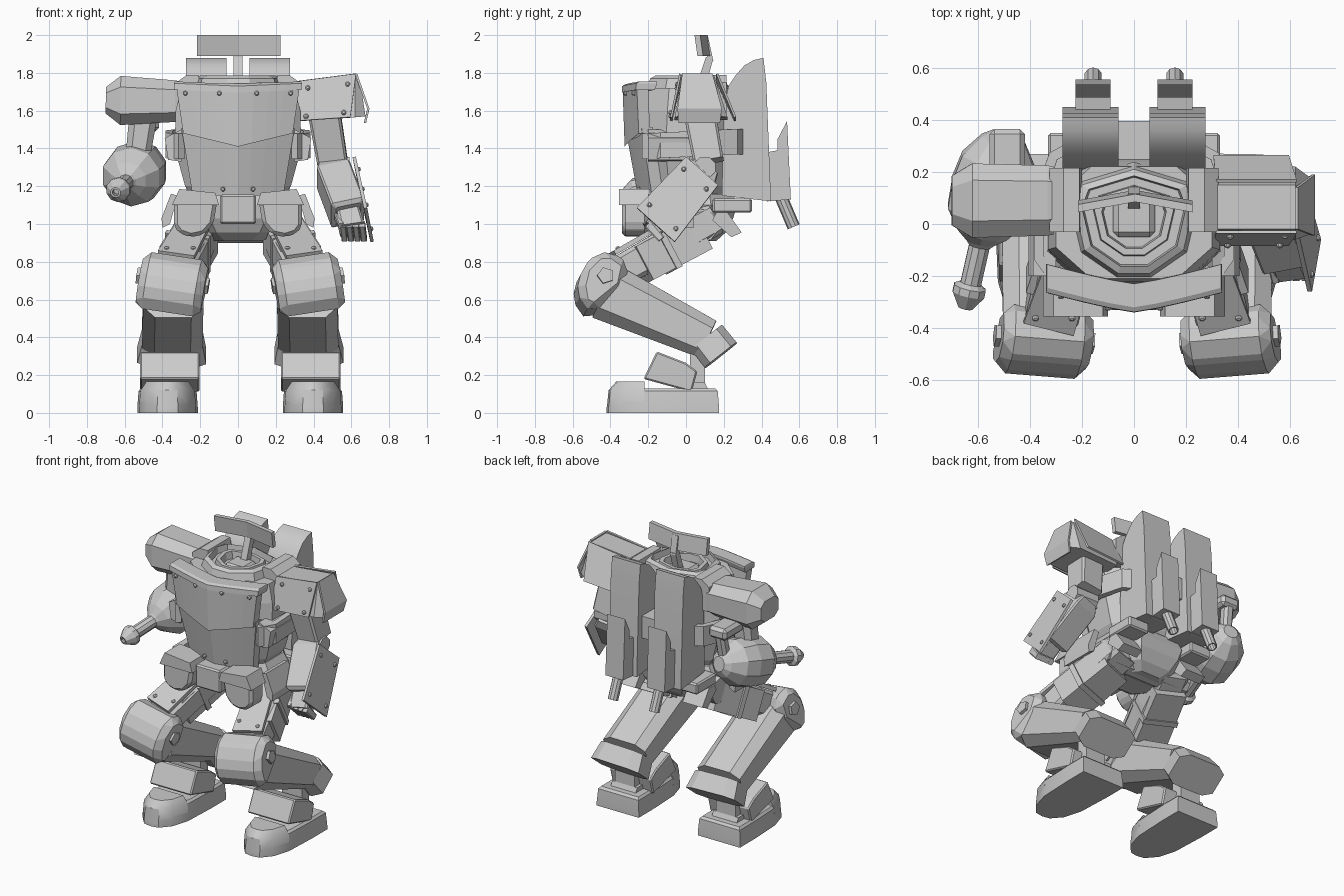
import bpy, bmesh, math
from mathutils import Vector as V, Matrix

grey = bpy.data.materials.new("armour_grey")
grey.diffuse_color = (0.6, 0.6, 0.6, 1)


def finish(name, bm, both=False, bevel=0, solid=0, smooth=False, turn=None):
    bmesh.ops.recalc_face_normals(bm, faces=bm.faces)
    if turn:
        bm.transform(turn)
    me = bpy.data.meshes.new(name)
    bm.to_mesh(me)
    bm.free()
    ob = bpy.data.objects.new(name, me)
    bpy.context.collection.objects.link(ob)
    me.materials.append(grey)
    if solid:
        m = ob.modifiers.new("thickness", 'SOLIDIFY')
        m.thickness, m.offset = solid, 0
    if bevel:
        m = ob.modifiers.new("bevel", 'BEVEL')
        m.width, m.segments = bevel, 1
    if both:
        ob.modifiers.new("mirror", 'MIRROR').use_mirror_merge = False
    if smooth:
        bpy.context.view_layer.objects.active = ob
        ob.select_set(True)
        bpy.ops.object.shade_smooth_by_angle(angle=math.radians(32))
        ob.select_set(False)
    return ob


def loft(name, rings, closed=True, **kw):
    bm = bmesh.new()
    rs = [[bm.verts.new(p) for p in r] for r in rings]
    n = len(rs[0])
    for a, b in zip(rs, rs[1:]):
        for i in range(n if closed else n - 1):
            j = (i + 1) % n
            bm.faces.new((a[i], a[j], b[j], b[i]))
    if closed:
        bm.faces.new(rs[0])
        bm.faces.new(rs[-1])
    return finish(name, bm, **kw)


def prism(name, prof, axis, a, b, **kw):
    put = {'x': lambda p, t: (t, p[0], p[1]), 'y': lambda p, t: (p[0], t, p[1]),
           'z': lambda p, t: (p[0], p[1], t)}[axis]
    return loft(name, [[put(p, t) for p in prof] for t in (a, b)], **kw)


def box(name, x0, x1, y0, y1, z0, z1, **kw):
    return prism(name, [(x0, y0), (x1, y0), (x1, y1), (x0, y1)], 'z', z0, z1, **kw)


def frame(p0, p1):
    d = (p1 - p0).normalized()
    ref = V((1, 0, 0)) if abs(d.x) < 0.8 else V((0, 1, 0))
    u = (ref - d * d.dot(ref)).normalized()
    return u, d.cross(u)


def beam(name, p0, p1, secs, c=0.0, **kw):
    """Box beam from p0 to p1; secs = (t, width, height), c = corner cut share."""
    p0, p1 = V(p0), V(p1)
    u, v = frame(p0, p1)
    k = 1 - c
    pts = [(1, k), (k, 1), (-k, 1), (-1, k), (-1, -k), (-k, -1), (k, -1), (1, -k)] if c \
        else [(1, 1), (-1, 1), (-1, -1), (1, -1)]
    return loft(name, [[p0.lerp(p1, t) + u * (a * w / 2) + v * (b * h / 2) for a, b in pts]
                       for t, w, h in secs], **kw)


def lathe(name, p0, p1, prof, n=8, **kw):
    p0, p1 = V(p0), V(p1)
    u, v = frame(p0, p1)
    ang = [2 * math.pi * (i + 0.5) / n for i in range(n)]
    return loft(name, [[p0.lerp(p1, t) + (u * math.cos(a) + v * math.sin(a)) * r for a in ang]
                       for t, r in prof], **kw)


def rivets(name, pts, direction, **kw):
    for p in pts:
        lathe(name, p, V(p) + V(direction) * 0.012, [(-0.5, 0.013), (0.5, 0.013), (1, 0.007)], 8, **kw)


# ---- feet and ankles
sole = [(0.225, 0.175), (0.225, 0.02), (0.235, -0.22), (0.27, -0.34), (0.33, -0.41), (0.385, -0.42),
        (0.44, -0.41), (0.5, -0.34), (0.535, -0.22), (0.545, 0.02), (0.545, 0.175)]
shrink = lambda s, z: [(0.385 + (x - 0.385) * s, y * s, z) for x, y in sole]
loft("foot", [shrink(1, 0), shrink(1, 0.03), shrink(0.96, 0.115), shrink(0.88, 0.13)], both=True, smooth=True)
toe = [p for p in sole if p[1] < -0.19]
loft("toe_cap", [[(0.385 + (x - 0.385) * s, -0.22 + (y + 0.22) * s, z) for x, y in toe]
                 for s, z in ((0.99, 0.04), (0.95, 0.12), (0.75, 0.165))], both=True, smooth=True)
prism("ankle_block", [(-0.225, 0.18), (-0.155, 0.325), (0.0, 0.265), (0.06, 0.22), (0.03, 0.11)],
      'x', 0.215, 0.53, both=True, bevel=0.008)
box("ankle_post", 0.31, 0.46, 0.02, 0.1, 0.1, 0.4, both=True)
prism("heel_brace", [(0.0, 0.1), (0.13, 0.1), (0.1, 0.16), (0.02, 0.16)], 'x', 0.29, 0.48, both=True)

# ---- shins and knees
beam("shin", (0.355, -0.43, 0.645), (0.36, 0.115, 0.39), [(0, 0.32, 0.31), (1, 0.32, 0.215)], 0.4, both=True)
beam("shin_cuff", (0.36, 0.11, 0.4), (0.363, 0.185, 0.305), [(0, 0.32, 0.21), (1, 0.365, 0.215)], 0.35, both=True)
pivot = Matrix.Translation((0.36, -0.45, 0.67))
tilt = pivot @ Matrix.Rotation(0.08, 4, 'Z') @ Matrix.Rotation(-0.15, 4, 'Y') @ pivot.inverted()
prism("knee", [(-0.585, 0.65), (-0.56, 0.75), (-0.48, 0.83), (-0.4, 0.835), (-0.31, 0.77), (-0.34, 0.64),
               (-0.5, 0.51), (-0.57, 0.55)], 'x', 0.185, 0.535, both=True, bevel=0.045, turn=tilt)
for x in (0.17, 0.53):
    lathe("knee_bolt", (x, -0.44, 0.7), (x + 0.025, -0.44, 0.7), [(0, 0.045), (1, 0.045)], 5, both=True, turn=tilt)

# ---- thighs
beam("thigh", (0.2, 0.14, 1.02), (0.35, -0.42, 0.71), [(0, 0.2, 0.17), (0.4, 0.22, 0.18), (1, 0.2, 0.16)], 0.25, both=True)
beam("thigh_sleeve", (0.22, 0.07, 0.945), (0.34, -0.3, 0.75), [(0, 0.21, 0.2), (0.85, 0.22, 0.2)], both=True)
beam("thigh_band", (0.22, 0.07, 0.945), (0.34, -0.3, 0.75), [(0.45, 0.24, 0.215), (0.53, 0.24, 0.215)], both=True)
beam("thigh_plate", (0.215, -0.02, 1.055), (0.34, -0.4, 0.835), [(0, 0.17, 0.025), (1, 0.2, 0.025)], both=True)
rivets("thigh_rivet", [(0.18, -0.1, 1.02), (0.3, -0.1, 1.02), (0.25, -0.36, 0.87), (0.39, -0.36, 0.87)],
       (0, -0.5, 0.85), both=True)
for ob in bpy.context.collection.objects:
    ob.location.x = 0.012

# ---- pelvis
octa = lambda w, y0, y1, z, k=0.55: [(x * w, y, z) for x, y in (
    (k, y0), (1, y0 + (y1 - y0) * 0.28), (1, y0 + (y1 - y0) * 0.72), (k, y1),
    (-k, y1), (-1, y0 + (y1 - y0) * 0.72), (-1, y0 + (y1 - y0) * 0.28), (-k, y0))]
loft("pelvis", [octa(0.13, -0.1, 0.16, 0.91), octa(0.21, -0.17, 0.21, 0.955), octa(0.27, -0.21, 0.25, 1.03),
                octa(0.295, -0.22, 0.27, 1.1), octa(0.26, -0.2, 0.25, 1.16)])
lathe("hip_joint", (-0.32, 0.08, 0.99), (0.32, 0.08, 0.99), [(0, 0.09), (1, 0.09)], 10)
prism("skirt_pod", [(0.34, 1.12), (0.34, 0.99), (0.31, 0.95), (0.25, 0.93), (0.18, 0.945), (0.13, 1.0), (0.11, 1.12)],
      'y', -0.34, -0.2, both=True, bevel=0.02)
prism("skirt_band", [(0.35, 1.1), (0.31, 1.185), (0.12, 1.165), (0.1, 1.1)], 'y', -0.355, -0.19, both=True)
box("codpiece", -0.095, 0.095, -0.33, -0.18, 1.0, 1.155, bevel=0.01)
prism("hip_plate", [(0.32, 1.15), (0.355, 1.16), (0.405, 1.03), (0.4, 0.98), (0.36, 1.0)], 'y', -0.2, 0.04, both=True)
box("rear_hip_block", 0.17, 0.33, 0.14, 0.35, 1.06, 1.135, both=True, bevel=0.01)
prism("rear_flap", [(0.16, 1.06), (0.22, 1.06), (0.295, 0.955), (0.24, 0.93), (0.14, 1.02)], 'x', 0.18, 0.33, both=True)

# ---- torso
loft("torso", [octa(0.2, -0.16, 0.18, 1.08), octa(0.28, -0.22, 0.24, 1.2), octa(0.335, -0.25, 0.26, 1.4),
               octa(0.33, -0.23, 0.24, 1.6), octa(0.3, -0.21, 0.22, 1.72)])
us = [i / 4 for i in range(-4, 5)]
chest_y = lambda u: 0.075 * abs(u) ** 1.2
row = lambda w, y, z, dz: [(u * w, y + chest_y(u), z + dz * abs(u)) for u in us]
slab = lambda w, y, z, dz, d: row(w, y, z, dz) + [(x, q + d, h) for x, q, h in reversed(row(w, y, z, dz))]
loft("chest_plate", [slab(0.325, -0.335, 1.7, 0.015, 0.06), slab(0.29, -0.325, 1.41, 0.07, 0.06)])
loft("chest_rim", [slab(0.335, -0.34, 1.695, 0.015, 0.1), slab(0.338, -0.338, 1.73, 0.015, 0.11),
                   slab(0.335, -0.32, 1.74, 0.015, 0.09)])
loft("belly_plate", [slab(0.3, -0.31, 1.45, 0.06, 0.06), slab(0.24, -0.255, 1.15, 0.0, 0.06)])
rivets("chest_rivet", [(x, -0.338 + chest_y(x / 0.33), 1.692) for x in (-0.28, -0.1, 0.1, 0.28)], (0, -1, 0))
rivets("belly_rivet", [(0.08, -0.25, 1.185)], (0, -1, 0), both=True)
strap = [(0.3, -0.22), (0.365, -0.13), (0.365, 0.1), (0.31, 0.26), (0.22, 0.31), (0, 0.32)]
strap = strap + [(-x, y) for x, y in strap[-2::-1]]
loft("torso_band", [[(x, y, 1.345 + 0.05 * (y + 0.2)) for x, y in strap],
                    [(x, y, 1.48 + 0.05 * (y + 0.2)) for x, y in strap]], closed=False, solid=0.04)
prism("side_lobe", [(0.3, 1.5), (0.388, 1.455), (0.37, 1.34), (0.3, 1.33)], 'y', -0.2, 0.02, both=True)

# ---- open top with stepped rim, seat and crest
rim = [(0.06, -0.19), (0.19, -0.1), (0.23, 0.07), (0.2, 0.15), (0, 0.21)]
rim = rim + [(-x, y) for x, y in rim[3::-1]]
loft("stepped_rim", [[(x * s, 0.02 + (y - 0.02) * s, z) for x, y in rim] for s, z in (
    (1.15, 1.66), (1, 1.77), (0.87, 1.785), (0.84, 1.74), (0.68, 1.74), (0.66, 1.77), (0.54, 1.77), (0.5, 1.7))])
box("hatch_seat", -0.08, 0.08, -0.05, 0.1, 1.68, 1.75, bevel=0.02)
beam("crest_post", (0, 0.07, 1.7), (0, 0.125, 1.88), [(0, 0.045, 0.05), (1, 0.045, 0.04)])
beam("crest_neck", (0, 0.13, 1.86), (0, 0.108, 1.985), [(0, 0.045, 0.03), (1, 0.045, 0.02)])
lean = Matrix(((1, 0, 0, 0.004), (0, 1, -0.14, 0.28), (0, 0, 1, 0), (0, 0, 0, 1)))
prism("crest_plate", [(-0.22, 0.045), (0, 0.085), (0.22, 0.045), (0.22, 0.075), (0, 0.115), (-0.22, 0.075)],
      'z', 1.89, 2.0, turn=lean)
prism("shoulder_yoke", [(0.2, 1.74), (0.21, 1.79), (0.27, 1.79), (0.325, 1.75), (0.325, 1.58), (0.25, 1.58)],
      'y', -0.03, 0.215, both=True)

# ---- back pods
prism("back_pod", [(0.19, 1.15), (0.2, 1.62), (0.225, 1.73), (0.265, 1.79), (0.31, 1.84), (0.36, 1.868), (0.41, 1.88),
                   (0.425, 1.75), (0.45, 1.12)], 'x', 0.06, 0.275, both=True, smooth=True)
prism("pod_booster", [(0.43, 1.12), (0.43, 1.38), (0.485, 1.39), (0.485, 1.45), (0.535, 1.545), (0.555, 1.13)],
      'x', 0.09, 0.225, both=True)
lathe("booster_nozzle", (0.157, 0.5, 1.15), (0.157, 0.57, 0.985),
      [(0, 0.034), (1, 0.034), (1, 0.026), (0.7, 0.026)], 10, both=True, smooth=True)
box("spine_bar", -0.07, 0.07, 0.2, 0.395, 1.37, 1.52)

# ---- gun arm
beam("gun_shoulder", (-0.31, 0.09, 1.65), (-0.7, 0.09, 1.655),
     [(0, 0.26, 0.21), (0.06, 0.27, 0.22), (0.8, 0.285, 0.26), (1, 0.19, 0.14)], 0.45)
beam("gun_upper_arm", (-0.5, 0.09, 1.58), (-0.53, 0.09, 1.36), [(0, 0.15, 0.15), (1, 0.13, 0.13)], 0.45)
lathe("gun_body", (-0.495, 0.35, 1.32), (-0.65, -0.33, 1.165),
      [(0, 0.05), (0.04, 0.09), (0.16, 0.15), (0.3, 0.167), (0.46, 0.16), (0.57, 0.1), (0.62, 0.055),
       (0.64, 0.042), (0.85, 0.042), (0.87, 0.065), (0.91, 0.065), (0.99, 0.028), (0.99, 0.018), (0.93, 0.018)], 10)
box("gun_feed", -0.555, -0.418, 0.16, 0.365, 1.49, 1.57, bevel=0.02)
beam("gun_hose", (-0.49, 0.32, 1.51), (-0.5, 0.29, 1.33), [(0, 0.07, 0.07), (1, 0.07, 0.07)], 0.5)

# ---- shield arm
sec = lambda x, top, bot, zt, zb: [(x, top[0], zt), (x, top[1], zt), (x, bot[1], zb), (x, bot[0], zb)]
loft("shoulder_pad", [sec(0.32, (-0.02, 0.15), (-0.06, 0.22), 1.755, 1.55), sec(0.62, (-0.02, 0.15), (-0.06, 0.22), 1.785, 1.565),
                      [(0.655, 0.01, 1.7), (0.655, 0.12, 1.7), (0.675, 0.18, 1.57), (0.675, -0.04, 1.57)]])
for nm, yt, yb in (("pad_front_plate", -0.03, -0.078), ("pad_rear_plate", 0.165, 0.26)):
    loft(nm, [[(0.315, yt, 1.755), (0.625, yt, 1.795)], [(0.305, yb, 1.545), (0.595, yb, 1.565)]], closed=False, solid=0.012)
loft("pad_end_plate", [[(0.625, -0.02, 1.795), (0.625, 0.14, 1.795)], [(0.69, -0.045, 1.61), (0.69, 0.19, 1.61)],
                       [(0.672, -0.04, 1.535), (0.672, 0.18, 1.535)]], closed=False, solid=0.012)
rivets("pad_rivet", [(0.37, -0.047, 1.72), (0.58, -0.045, 1.74), (0.36, -0.08, 1.57), (0.56, -0.08, 1.59)], (0, -1, 0.2))
beam("upper_arm", (0.455, 0.07, 1.6), (0.5, 0.12, 1.33), [(0, 0.17, 0.17), (1, 0.16, 0.16)], 0.15)
lathe("elbow", (0.42, 0.1, 1.3), (0.59, 0.1, 1.3), [(0, 0.06), (1, 0.06)], 8)
beam("forearm", (0.49, 0.11, 1.3), (0.585, -0.12, 1.05),
     [(0, 0.13, 0.13), (0.15, 0.18, 0.18), (0.95, 0.18, 0.19), (1, 0.14, 0.15)], 0.1)
shield = [V((0.615, 0.0, 1.355)), V((0.645, 0.17, 1.205)), V((0.71, -0.06, 0.905)), V((0.675, -0.26, 1.085))]
loft("arm_shield", [shield[:2], [shield[3], shield[2]]], closed=False, solid=0.018)
mid = sum(shield, V()) / 4
rivets("shield_rivet", [p.lerp(mid, 0.3) + V((0.008, 0, 0)) for p in shield], (1, 0, 0.25))
beam("hand", (0.58, -0.1, 1.06), (0.605, -0.18, 0.97), [(0, 0.12, 0.12), (1, 0.13, 0.1)], 0.2)
for i in range(4):
    x = 0.555 + i * 0.034
    beam("finger", (x, -0.2, 1.0), (x + 0.01, -0.13, 0.92), [(0, 0.032, 0.05), (1, 0.032, 0.04)], 0.3)
beam("thumb", (0.53, -0.14, 1.04), (0.545, -0.22, 0.99), [(0, 0.04, 0.04), (1, 0.03, 0.03)], 0.3)
